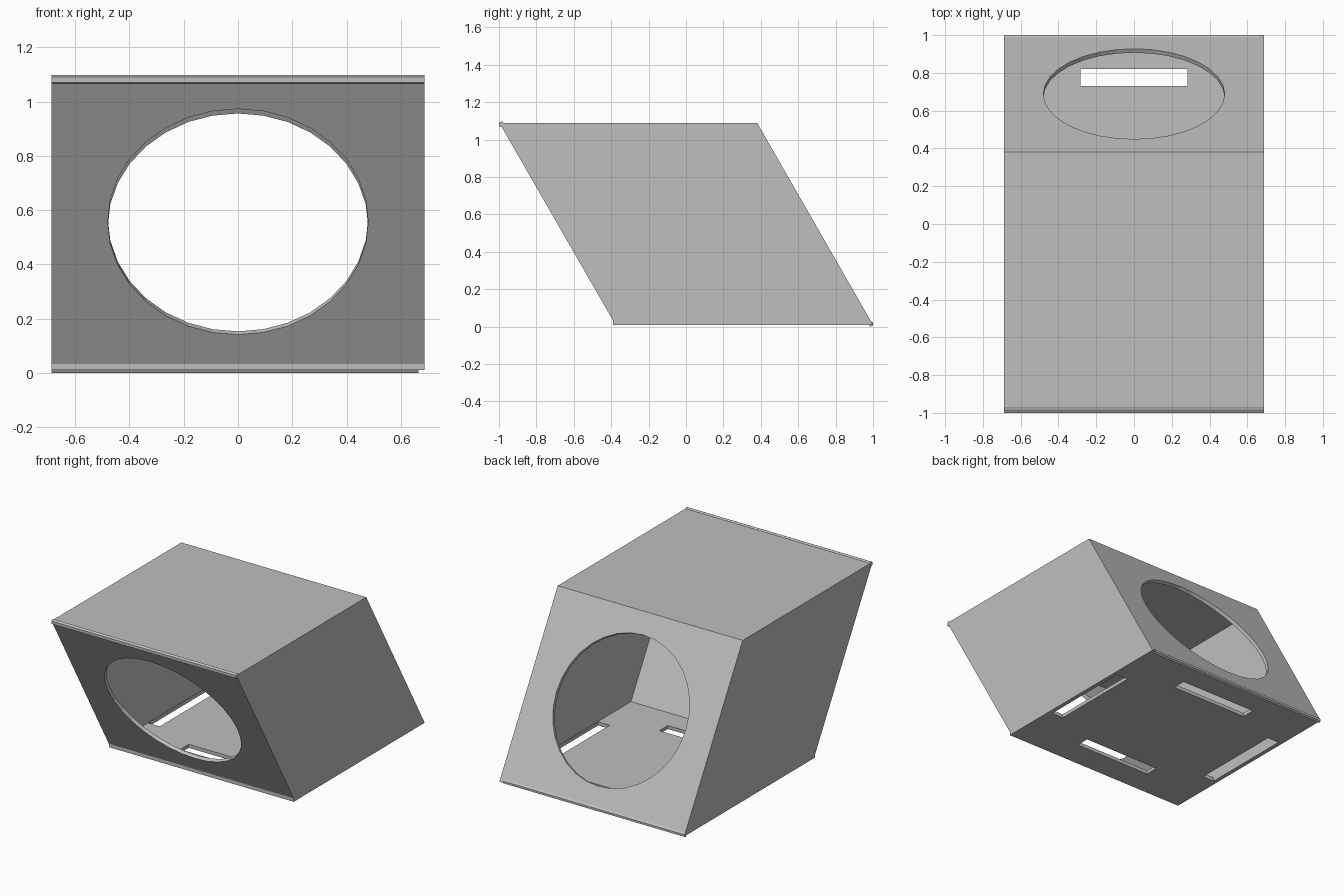
import bpy
import bmesh
import math
from mathutils import Vector, Matrix

cube = bpy.data.objects.get("Cube")
if cube:
    bpy.data.objects.remove(cube, do_unlink=True)

HALF_W = 0.687   # half width of the box
WALL = 0.024     # wall thickness
RADIUS = 0.48    # radius of the round openings

grey = bpy.data.materials.new("plain_grey")
grey.use_nodes = True
colour = (0.52, 0.52, 0.52, 1)
grey.diffuse_color = colour
grey.node_tree.nodes["Principled BSDF"].inputs["Base Color"].default_value = colour


def make_object(name, bm):
    bmesh.ops.recalc_face_normals(bm, faces=bm.faces)
    mesh = bpy.data.meshes.new(name)
    bm.to_mesh(mesh)
    bm.free()
    mesh.materials.append(grey)
    obj = bpy.data.objects.new(name, mesh)
    bpy.context.collection.objects.link(obj)
    return obj


def prism(name, profile, x0, x1):
    """Extrude a (y, z) profile along x."""
    bm = bmesh.new()
    face = bm.faces.new([bm.verts.new((x0, y, z)) for y, z in profile])
    moved = bmesh.ops.extrude_face_region(bm, geom=[face])["geom"]
    verts = [v for v in moved if isinstance(v, bmesh.types.BMVert)]
    bmesh.ops.translate(bm, verts=verts, vec=(x1 - x0, 0, 0))
    return make_object(name, bm)


def box(name, centre, size):
    bm = bmesh.new()
    bmesh.ops.create_cube(bm, size=1, matrix=Matrix.Translation(centre) @ Matrix.Diagonal((*size, 1)))
    return make_object(name, bm)


def disc(name, centre, axis):
    """Short cylinder centred on a wall, square to it."""
    bm = bmesh.new()
    turn = Vector((0, 0, 1)).rotation_difference(axis).to_matrix().to_4x4()
    bmesh.ops.create_cone(bm, cap_ends=True, segments=32, radius1=RADIUS, radius2=RADIUS,
                          depth=0.16, matrix=Matrix.Translation(centre) @ turn)
    return make_object(name, bm)


def cut(target, cutter):
    cutter.hide_render = True
    mod = target.modifiers.new("cut", "BOOLEAN")
    mod.operation = "DIFFERENCE"
    mod.solver = "EXACT"
    mod.object = cutter
    bpy.context.view_layer.objects.active = target
    bpy.ops.object.modifier_apply(modifier=mod.name)
    bpy.data.objects.remove(cutter, do_unlink=True)


# Leaning box shell, with a short upright edge at the front of the floor
LOW, HIGH = 0.01, 1.09
shell = prism("leaning_box", [(-0.39, LOW), (1.0, LOW), (0.38, HIGH), (-0.998, HIGH),
                              (-0.984, 1.065), (-0.39, 0.033)], -HALF_W, HALF_W)

# Hollow inside
slope = Vector((0, 0.62, -1.08)).normalized()
normal = Vector((0, -slope.z, slope.y))
run = WALL / normal.y


def lean(y, z, z_ref):
    return y + (z_ref - z) * 0.574


floor, roof = LOW + WALL, HIGH - WALL
inside = [(lean(-0.39, floor, 0.033) + run, floor), (lean(1.0, floor, LOW) - run, floor),
          (lean(0.38, roof, HIGH) - run, roof), (lean(-0.39, roof, 0.033) + run, roof)]
cut(shell, prism("hollow", inside, WALL - HALF_W, HALF_W - WALL))

# Round openings through the front and back walls
for centre in ((0, -0.692, 0.557), (0, 0.69, 0.553)):
    cut(shell, disc("opening", centre, normal))

# Four slots through the floor
MID = 0.305
for side in (-1, 1):
    cut(shell, box("cross_slot", (0, MID + side * 0.47, 0.02), (0.565, 0.09, 0.1)))
    cut(shell, box("side_slot", (side * 0.617, MID, 0.02), (0.085, 0.63, 0.1)))

# Thin lips on the top front edge and bottom back edge
prism("top_front_lip", [(-0.984, 1.066), (-1.0, 1.071), (-1.0, 1.09), (-0.985, 1.098), (-0.972, 1.088)],
      -HALF_W, HALF_W)
prism("bottom_back_lip", [(0.978, 0.012), (0.985, 0.0), (1.0, 0.008), (1.0, 0.022), (0.985, 0.033)],
      -HALF_W, 0.665)
